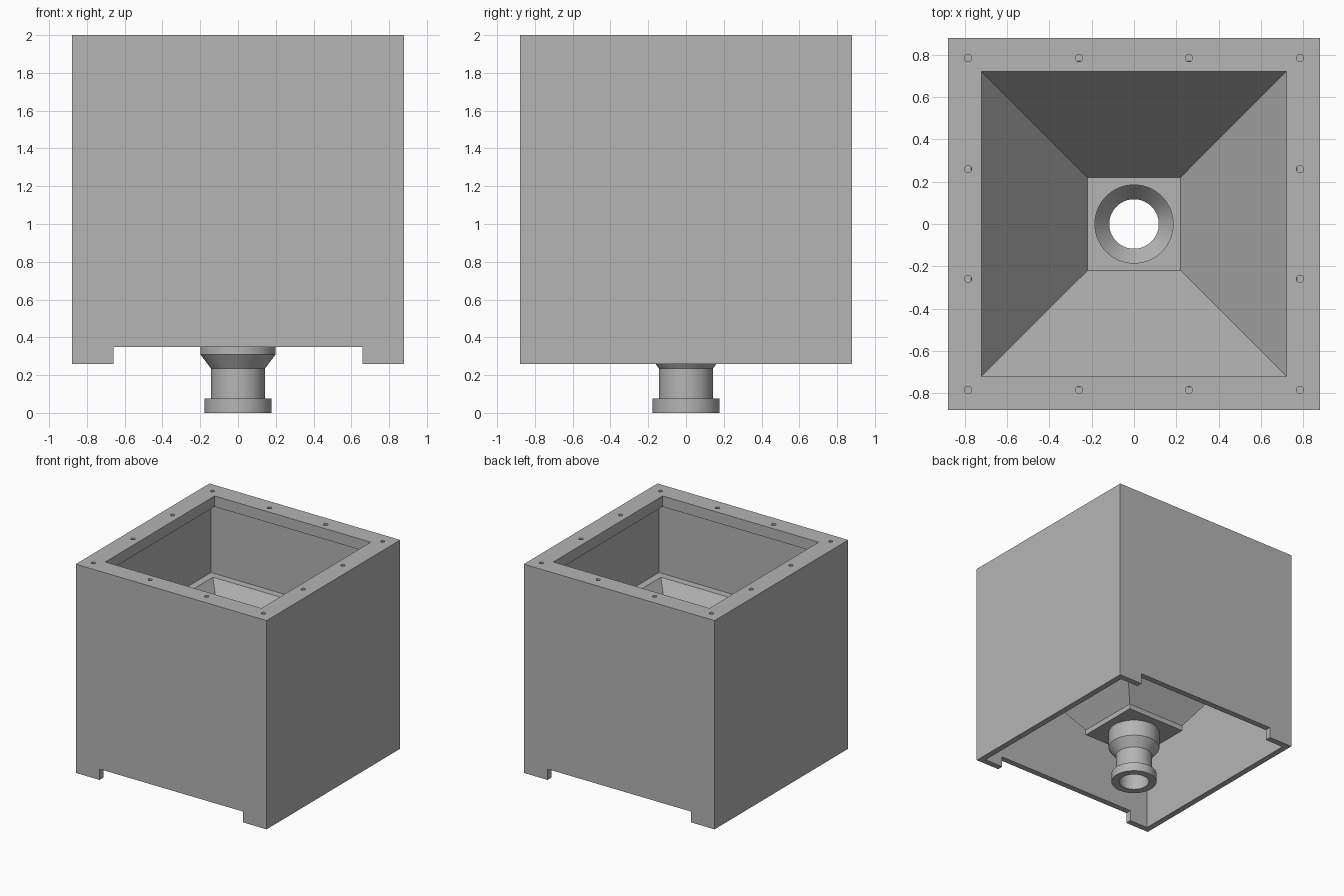
import bpy, bmesh, math
from mathutils import Matrix

cube = bpy.data.objects.get("Cube")
if cube:
    bpy.data.objects.remove(cube, do_unlink=True)

grey = bpy.data.materials.new("plain grey")
grey.use_nodes = True
colour = (0.46, 0.46, 0.46, 1)
grey.diffuse_color = colour
grey.node_tree.nodes["Principled BSDF"].inputs["Base Color"].default_value = colour


def make(name, bm):
    bmesh.ops.recalc_face_normals(bm, faces=bm.faces)
    mesh = bpy.data.meshes.new(name)
    bm.to_mesh(mesh)
    bm.free()
    mesh.materials.append(grey)
    obj = bpy.data.objects.new(name, mesh)
    bpy.context.collection.objects.link(obj)
    return obj


def activate(obj):
    bpy.ops.object.select_all(action='DESELECT')
    obj.select_set(True)
    bpy.context.view_layer.objects.active = obj


def loft(name, profile, sides, closed):
    """Sweep (half width, z) points round the z axis; closed joins last to first, else caps."""
    bm = bmesh.new()
    scale = math.sqrt(2) if sides == 4 else 1
    rings = []
    for r, z in profile:
        angles = [2 * math.pi * (i + 0.5) / sides for i in range(sides)]
        rings.append([bm.verts.new((r * scale * math.cos(a), r * scale * math.sin(a), z))
                      for a in angles])
    pairs = list(zip(rings, rings[1:]))
    if closed:
        pairs.append((rings[-1], rings[0]))
    else:
        bm.faces.new(rings[0])
        bm.faces.new(rings[-1])
    for a, b in pairs:
        for i in range(sides):
            j = (i + 1) % sides
            bm.faces.new((a[i], a[j], b[j], b[i]))
    return make(name, bm)


def cut(obj, cutter):
    cutter.hide_render = True
    mod = obj.modifiers.new("cut", 'BOOLEAN')
    mod.operation = 'DIFFERENCE'
    mod.solver = 'EXACT'
    mod.object = cutter
    activate(obj)
    bpy.ops.object.modifier_apply(modifier=mod.name)
    bpy.data.objects.remove(cutter, do_unlink=True)


# Square casing with an inward top flange
casing = loft("casing", [(0.88, 0.26), (0.88, 2), (0.72, 2), (0.72, 1.91),
                         (0.83, 1.91), (0.83, 0.26)], 4, True)

# Wide notch through the front and back lower edges
bm = bmesh.new()
bmesh.ops.create_cube(bm, size=1, matrix=Matrix.Translation((0, 0, 0.25))
                      @ Matrix.Diagonal((1.32, 2, 0.2, 1)))
cut(casing, make("notch_cutter", bm))

# Bolt holes around the flange
bm = bmesh.new()
steps = (-0.785, -0.26, 0.26, 0.785)
for x in steps:
    for y in steps:
        if max(abs(x), abs(y)) > 0.5:
            bmesh.ops.create_cone(bm, cap_ends=True, segments=24, radius1=0.017, radius2=0.017,
                                  depth=0.3, matrix=Matrix.Translation((x, y, 1.95)))
cut(casing, make("bolt_hole_cutter", bm))

# Tapered hopper with a flat floor and a round outlet
hopper = loft("hopper", [(0.22, 0.49), (0.77, 1.29), (0.83, 1.29),
                         (0.27, 0.49), (0.27, 0.447)], 4, False)
cut(hopper, loft("outlet_cutter", [(0.185, 0.3), (0.185, 0.6)], 64, False))

# Outlet nozzle with a collar at its foot
nozzle = loft("outlet_nozzle", [(0.2, 0.447), (0.2, 0.31), (0.143, 0.235), (0.143, 0.075),
                                (0.177, 0.075), (0.177, 0), (0.117, 0), (0.117, 0.245),
                                (0.185, 0.33), (0.185, 0.447)], 64, True)
activate(nozzle)
bpy.ops.object.shade_smooth_by_angle(angle=math.radians(30))
